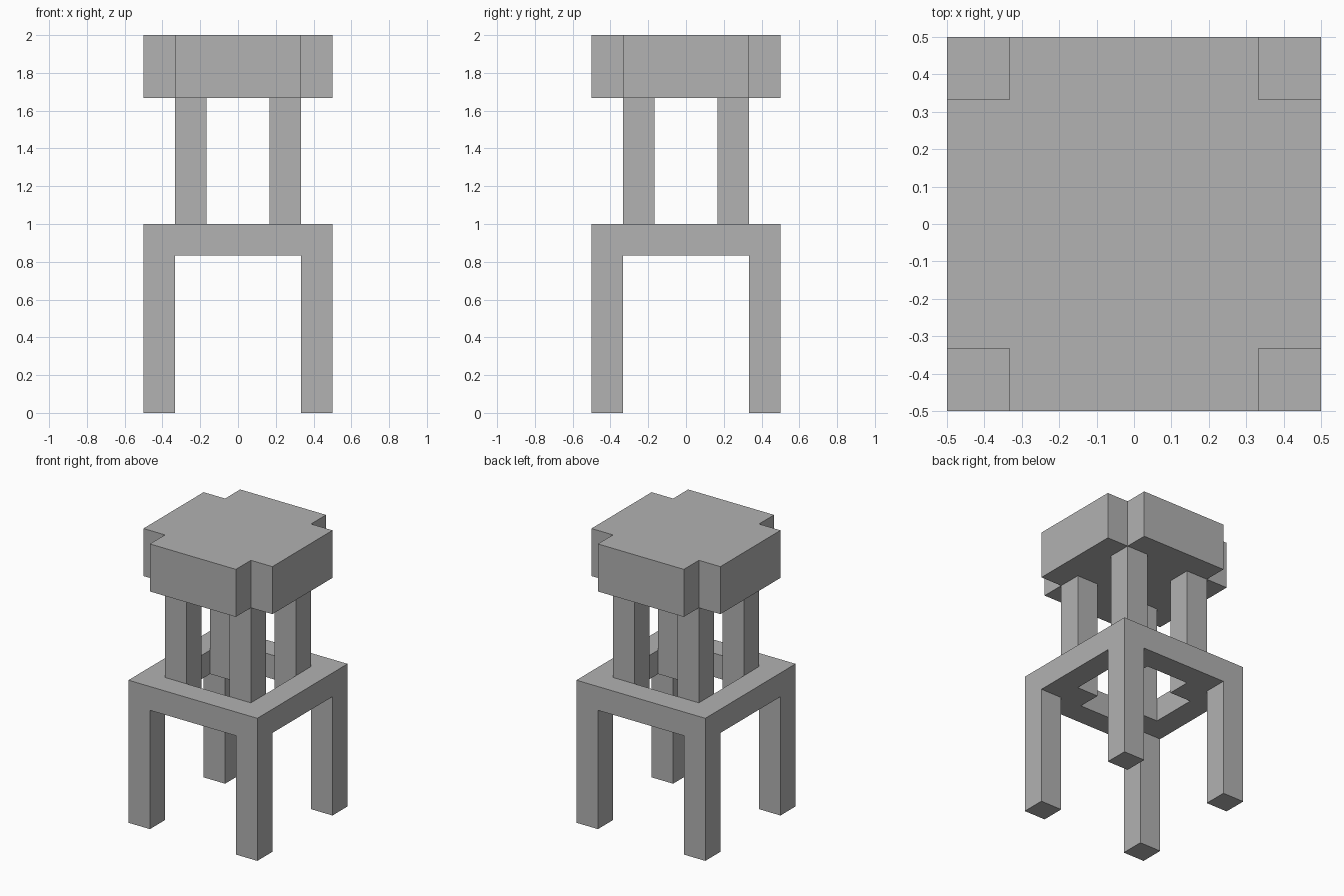
import bpy
import bmesh

cube = bpy.data.objects.get("Cube")
if cube:
    bpy.data.objects.remove(cube, do_unlink=True)

U = 1 / 6                      # post thickness, the module of the whole design
GRID = (-3 * U, -2 * U, 2 * U, 3 * U)

grey = bpy.data.materials.new("plain_grey")
grey.use_nodes = True
colour = (0.445, 0.445, 0.445, 1)
grey.diffuse_color = colour
grey.node_tree.nodes["Principled BSDF"].inputs["Base Color"].default_value = colour


def extrude(bm, faces, height):
    """Extrude faces vertically and return the new end caps."""
    geom = bmesh.ops.extrude_face_region(bm, geom=faces)["geom"]
    verts = [g for g in geom if isinstance(g, bmesh.types.BMVert)]
    bmesh.ops.translate(bm, verts=verts, vec=(0, 0, height))
    return [g for g in geom if isinstance(g, bmesh.types.BMFace)]


def slab(bm, cells, z, height):
    """Thicken the chosen cells of the 3 x 3 plan, starting at z."""
    grid = [[bm.verts.new((x, y, z)) for y in GRID] for x in GRID]
    faces = [bm.faces.new((grid[i][j], grid[i + 1][j],
                           grid[i + 1][j + 1], grid[i][j + 1])) for i, j in cells]
    bmesh.ops.delete(bm, geom=[v for v in bm.verts if not v.link_faces], context="VERTS")
    # Keep the starting faces so that the slab is closed
    caps = extrude(bm, faces, height)
    if not all(f.is_valid for f in faces) or any(e.is_boundary for e in bm.edges):
        bmesh.ops.holes_fill(bm, edges=[e for e in bm.edges if e.is_boundary])
    return caps


def finish(name, bm):
    bmesh.ops.recalc_face_normals(bm, faces=bm.faces[:])
    mesh = bpy.data.meshes.new(name)
    bm.to_mesh(mesh)
    bm.free()
    mesh.materials.append(grey)
    obj = bpy.data.objects.new(name, mesh)
    bpy.context.collection.objects.link(obj)
    return obj


plan = [(i, j) for i in range(3) for j in range(3)]

# Base: open square frame whose four corners run down as legs
bm = bmesh.new()
under = slab(bm, [c for c in plan if c != (1, 1)], 1, -U)
corners = [f for f in under
           if min(map(abs, f.calc_center_median().xy)) > 2 * U]
for corner in corners:
    extrude(bm, [corner], U - 1)
    if corner.is_valid:
        bm.faces.remove(corner)
finish("base_frame_and_legs", bm)

# Four posts set in the inner corners of the frame
for side, sx in (("left", 1), ("right", -1)):
    for end, sy in (("front", -1), ("back", 1)):
        bm = bmesh.new()
        bmesh.ops.create_cube(bm, size=1)
        bmesh.ops.scale(bm, verts=bm.verts, vec=(U, U, 5 * U))
        bmesh.ops.translate(bm, verts=bm.verts,
                            vec=(sx * 1.5 * U, sy * 1.5 * U, 7.5 * U))
        finish(f"{end}_{side}_post", bm)

# Top block: thick slab with its corners notched away
bm = bmesh.new()
slab(bm, [c for c in plan if 1 in c], 2, -2 * U)
finish("notched_top", bm)
